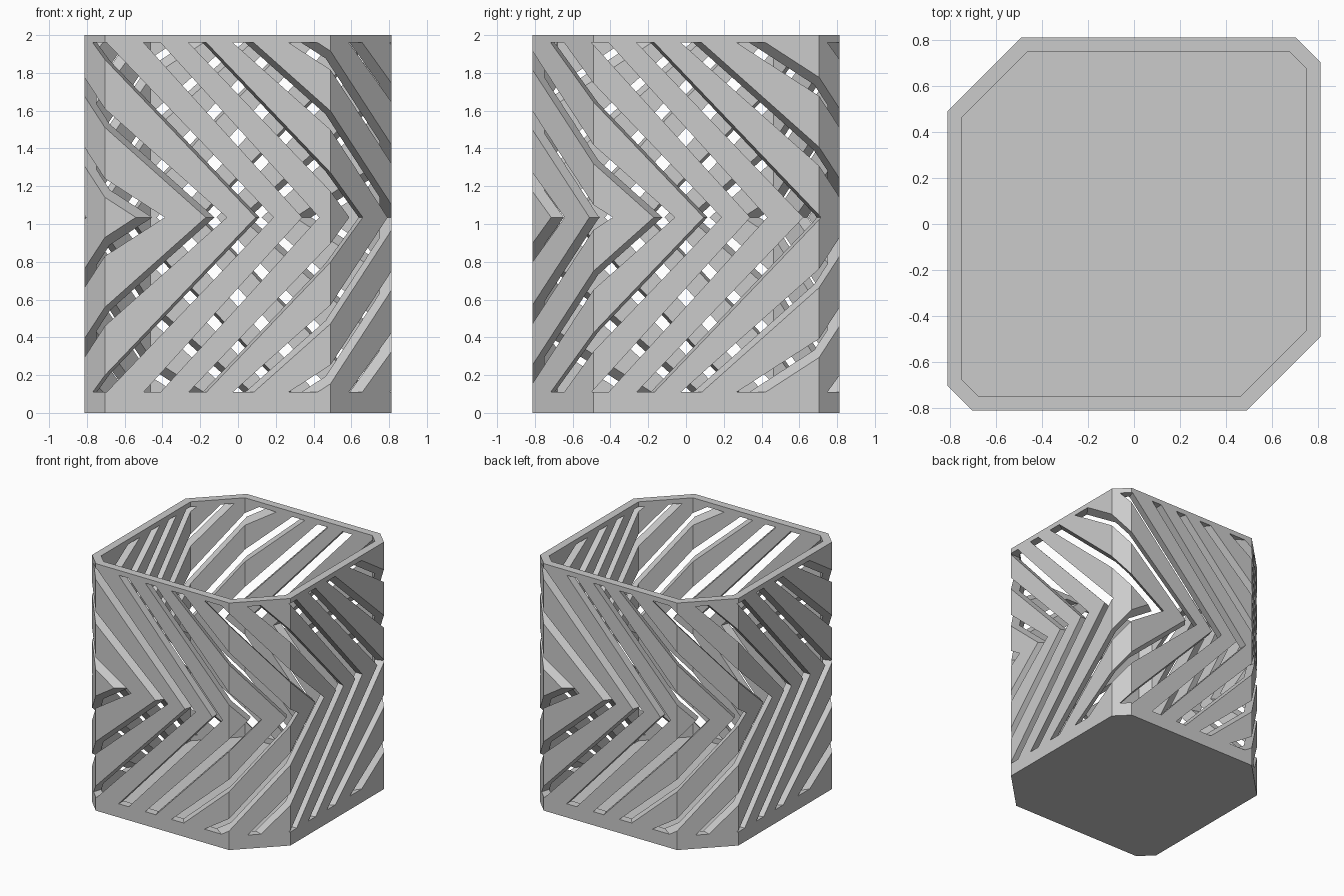
import bpy, bmesh, math

if "Cube" in bpy.data.objects:
    bpy.data.objects.remove(bpy.data.objects["Cube"])

HEIGHT, FLOOR = 2.0, 0.065
SLOT_BOTTOM, SLOT_TOP = 0.11, 1.96
SLOT_COUNT, SLOT_WIDTH = 20, 0.09
H_START, H_TIP = -0.50, 0.34      # sideways travel of the slot's left edge


def outline(half, big, small):
    """Square with two large and two small chamfered corners, counter-clockwise."""
    side = [(half, -big), (half, small), (small, half), (-big, half)]
    return side + [(-x, -y) for x, y in side]


def new_object(name, bm):
    bmesh.ops.recalc_face_normals(bm, faces=bm.faces)
    mesh = bpy.data.meshes.new(name)
    bm.to_mesh(mesh)
    bm.free()
    obj = bpy.data.objects.new(name, mesh)
    bpy.context.collection.objects.link(obj)
    return obj


# Basket shell: closed floor, open top, chamfered walls
bm = bmesh.new()
outer = outline(0.813, 0.49, 0.705)
inner = outline(0.75, 0.464, 0.679)
rings = [[bm.verts.new((x, y, z)) for x, y in pts] for pts, z in
         ((outer, 0), (outer, HEIGHT), (inner, HEIGHT), (inner, FLOOR))]
for a, b in zip(rings, rings[1:]):
    for i in range(8):
        j = (i + 1) % 8
        bm.faces.new((a[i], a[j], b[j], b[i]))
bm.faces.new(rings[0])
bm.faces.new(rings[3])
basket = new_object("slotted_basket", bm)

gray = bpy.data.materials.new("plain gray")
gray.diffuse_color = (0.6, 0.6, 0.6, 1)
gray.use_nodes = True
gray.node_tree.nodes["Principled BSDF"].inputs["Base Color"].default_value = gray.diffuse_color
basket.data.materials.append(gray)

# Chevron slot profile: (sideways, height)
mid = (SLOT_BOTTOM + SLOT_TOP) / 2
left = [(H_START, SLOT_BOTTOM), (H_TIP, mid), (H_START, SLOT_TOP)]
right = [(h + SLOT_WIDTH, z) for h, z in reversed(left)]
chevron = left + right


def chevron_cutter(angle):
    """Chevron prism pushed outward through the wall; angle 0 is the front."""
    c, s = math.cos(angle), math.sin(angle)
    bm = bmesh.new()
    ends = [[bm.verts.new((h * c + r * s, h * s - r * c, z)) for h, z in chevron]
            for r in (0.45, 1.4)]
    n = len(chevron)
    for i in range(n):
        j = (i + 1) % n
        bm.faces.new((ends[0][i], ends[0][j], ends[1][j], ends[1][i]))
    for e in ends:                       # caps split at the bend
        bm.faces.new((e[0], e[1], e[4], e[5]))
        bm.faces.new((e[1], e[2], e[3], e[4]))
    return new_object("slot_cutter", bm)


# Cut the ring of slots
cutters = []
for k in range(SLOT_COUNT):
    cutter = chevron_cutter(k * 2 * math.pi / SLOT_COUNT)
    cutter.hide_render = True
    mod = basket.modifiers.new("slot", 'BOOLEAN')
    mod.operation = 'DIFFERENCE'
    mod.solver = 'EXACT'
    mod.object = cutter
    cutters.append(cutter)

# Bake the cuts and discard the cutters
deps = bpy.context.evaluated_depsgraph_get()
cut_mesh = bpy.data.meshes.new_from_object(basket.evaluated_get(deps))
basket.modifiers.clear()
basket.data = cut_mesh
for cutter in cutters:
    bpy.data.objects.remove(cutter)
cut_mesh.materials.clear()
cut_mesh.materials.append(gray)
for p in cut_mesh.polygons:
    p.material_index = 0
